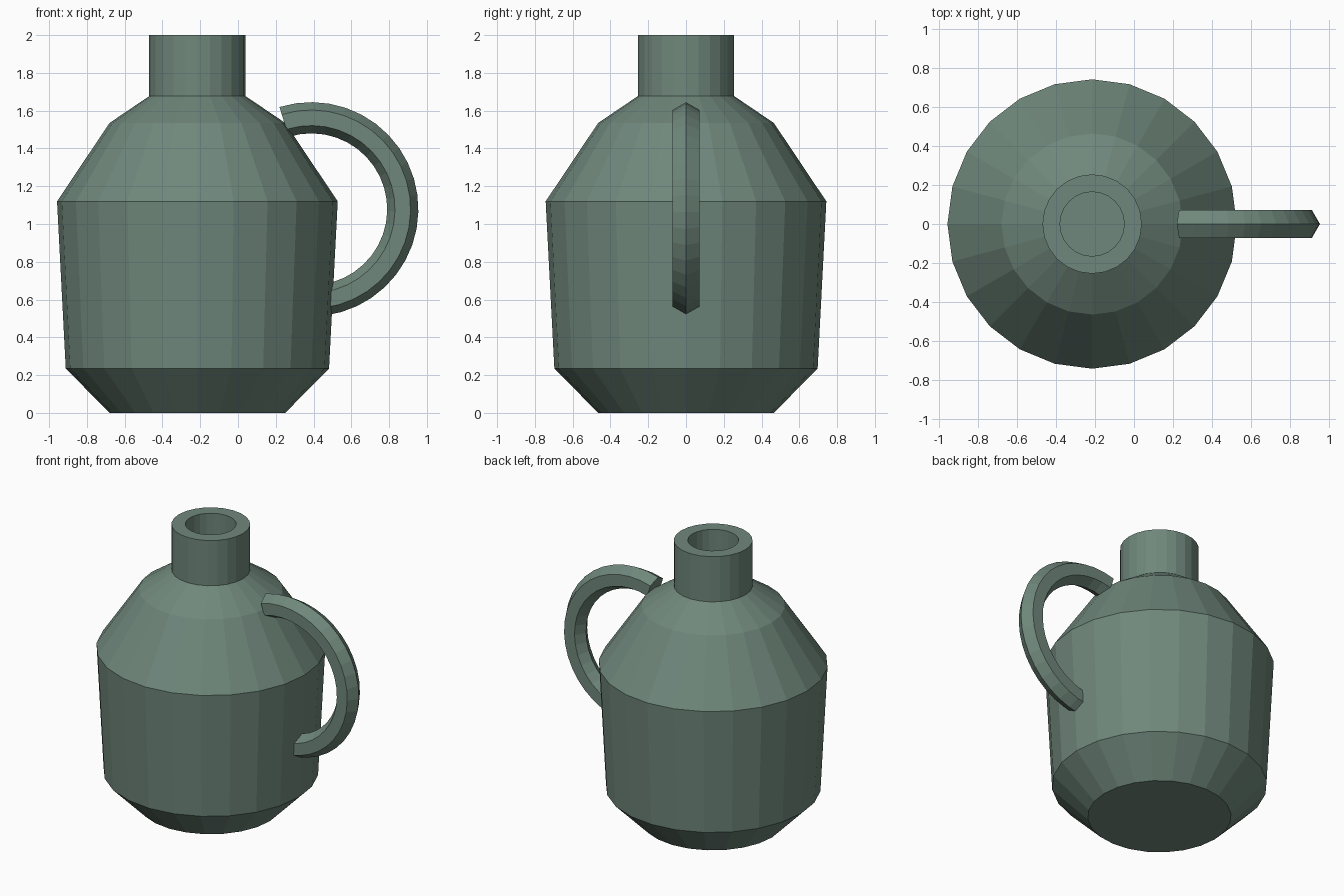
import bpy, bmesh
from math import sin, cos, radians, pi

if "Cube" in bpy.data.objects:
    bpy.data.objects.remove(bpy.data.objects["Cube"])

mat = bpy.data.materials.new("glaze")
mat.diffuse_color = (0.16, 0.245, 0.2, 1)
mat.use_nodes = True
mat.node_tree.nodes["Principled BSDF"].inputs["Base Color"].default_value = mat.diffuse_color
AXIS_X = -0.215


def make_object(name, bm):
    bmesh.ops.recalc_face_normals(bm, faces=bm.faces[:])
    mesh = bpy.data.meshes.new(name)
    bm.to_mesh(mesh)
    bm.free()
    mesh.materials.append(mat)
    obj = bpy.data.objects.new(name, mesh)
    bpy.context.collection.objects.link(obj)
    return obj


def loft(name, rings, closed=False):
    """Skin rings of points; cap the ends unless the loop is closed."""
    bm = bmesh.new()
    vs = [[bm.verts.new(p) for p in ring] for ring in rings]
    n = len(vs[0])
    pairs = list(zip(vs, vs[1:])) + ([(vs[-1], vs[0])] if closed else [])
    for a, b in pairs:
        for i in range(n):
            j = (i + 1) % n
            bm.faces.new((a[i], a[j], b[j], b[i]))
    if not closed:
        bm.faces.new(vs[0])
        bm.faces.new(vs[-1])
    return make_object(name, bm)


def circle(r, z, n=24):
    return [(AXIS_X + r * cos(2 * pi * i / n), r * sin(2 * pi * i / n), z)
            for i in range(n)]


# Faceted body, closed at the shoulder
profile = [(0.465, 0), (0.697, 0.235), (0.743, 1.12), (0.465, 1.535), (0.255, 1.677)]
loft("body", [circle(r, z) for r, z in profile])

# Thick-walled neck tube
tube = [(0.255, 1.675), (0.255, 2.0), (0.165, 2.0), (0.165, 1.675)]
loft("neck", [circle(r, z) for r, z in tube], closed=True)

# Hexagonal-section arc handle, lower end sunk into the body
CX, CZ, MAJOR, MINOR, STEPS = 0.388, 1.078, 0.4845, 0.0825, 22
rings = []
for s in range(STEPS + 1):
    a = radians(107.3 + (-92 - 107.3) * s / STEPS)
    ring = []
    for k in range(6):
        t = k * pi / 3
        r = MAJOR + MINOR * cos(t)
        ring.append((CX + r * cos(a), MINOR * sin(t), CZ + r * sin(a)))
    rings.append(ring)
loft("handle", rings)
